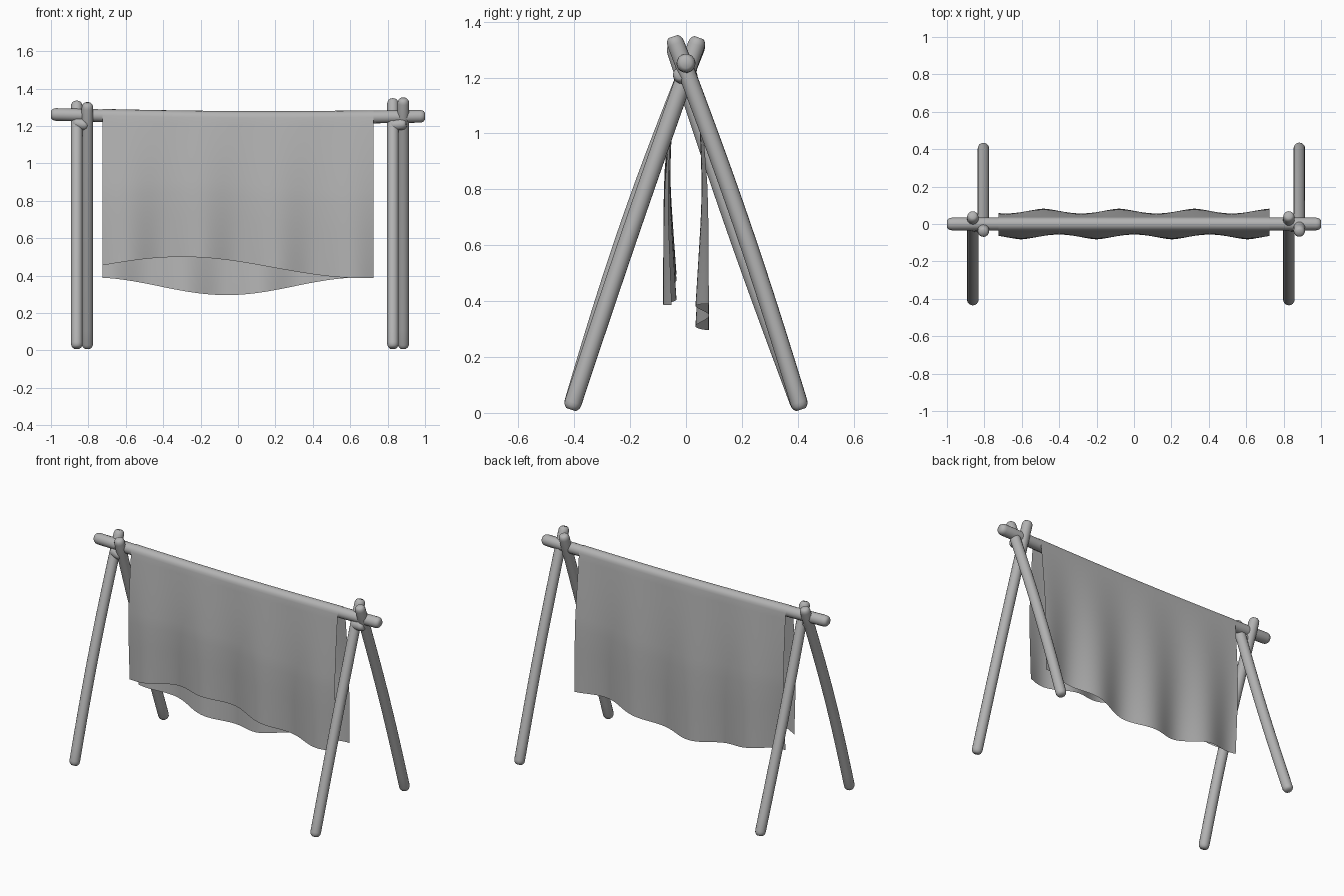
import bpy, math
from mathutils import Vector

if "Cube" in bpy.data.objects:
    bpy.data.objects.remove(bpy.data.objects["Cube"])

grey = bpy.data.materials.new("plain grey")
grey.diffuse_color = (0.45, 0.45, 0.45, 1)
grey.use_nodes = True
grey.node_tree.nodes["Principled BSDF"].inputs["Base Color"].default_value = grey.diffuse_color


def finish(name, verts, faces):
    """Make a smooth shaded object from generated geometry."""
    mesh = bpy.data.meshes.new(name)
    mesh.from_pydata(verts, [], faces)
    mesh.materials.append(grey)
    ob = bpy.data.objects.new(name, mesh)
    bpy.context.collection.objects.link(ob)
    bpy.ops.object.select_all(action='DESELECT')
    ob.select_set(True)
    bpy.context.view_layer.objects.active = ob
    bpy.ops.object.shade_smooth_by_angle(angle=math.radians(50))
    return ob


def pole(name, a, b, radius, bow=(0, 0, 0), sides=16, steps=16):
    """Round pole from a to b with rounded ends and a gentle bend."""
    a, b, bow = Vector(a), Vector(b), Vector(bow)
    axis = (b - a).normalized()
    length = (b - a).length
    u = axis.cross(Vector((0.3, 0.9, 0.1))).normalized()
    v = axis.cross(u)
    cap = [(0, 0.55), (0.006, 0.78), (0.015, 0.94), (0.027, 1)]
    rings = [(d / length, r) for d, r in cap]
    inner = rings[-1][0]
    rings += [(inner + (1 - 2 * inner) * i / steps, 1) for i in range(1, steps)]
    rings += [(1 - d / length, r) for d, r in reversed(cap)]
    verts, faces = [], []
    for t, r in rings:
        c = a.lerp(b, t) + bow * math.sin(math.pi * t)
        for k in range(sides):
            w = 2 * math.pi * k / sides
            verts.append(c + (u * math.cos(w) + v * math.sin(w)) * radius * r)
    for i in range(len(rings) - 1):
        for k in range(sides):
            n = (k + 1) % sides
            p = i * sides
            faces.append((p + k, p + n, p + sides + n, p + sides + k))
    faces.append(tuple(reversed(range(sides))))
    faces.append(tuple(range(len(verts) - sides, len(verts))))
    return finish(name, verts, faces)


# crossed legs: name, x, side of the foot, top height, outward bow
for name, x, side, top, bow in [
        ("left_front_leg", -0.862, -1, 1.33, 0.022),
        ("left_back_leg", -0.805, 1, 1.322, -0.01),
        ("right_front_leg", 0.828, -1, 1.343, 0.005),
        ("right_back_leg", 0.884, 1, 1.347, 0.015)]:
    pole(name, (x, side * 0.412, 0.012), (x, -side * 0.046, top), 0.031,
         (0, side * bow, 0))

# sagging ridge pole
BEAM_SAG = 0.013


def beam_z(x):
    return 1.257 - 0.005 * x - BEAM_SAG * math.cos(math.pi * x / 2)


pole("ridge_pole", (-1, 0, 1.262), (1, 0, 1.252), 0.034, (0, 0, -BEAM_SAG))

# short pegs under the ridge where the legs cross
pole("left_peg", (-0.88, -0.005, 1.218), (-0.80, -0.022, 1.204), 0.03, steps=4)
pole("right_peg", (0.812, -0.005, 1.202), (0.90, -0.022, 1.212), 0.03, steps=4)


# hanging cloth, draped over the ridge
def front_hem(x):
    return 0.443 + 0.057 * math.cos(math.pi * (x + 0.3) / 0.98)


def back_hem(x):
    return 0.343 - 0.047 * math.cos(math.pi * (x + 0.06) / 0.72)


def flap_point(x, side, t):
    """t runs from 0 at the ridge to 1 at the hem."""
    hem = front_hem(x) if side < 0 else back_hem(x)
    z0 = beam_z(x)
    phase = 0.20 if side < 0 else 0.08
    wave = math.cos(2 * math.pi * (x + phase) / 0.403)
    out = 0.036 + 0.034 * math.sin(math.pi * min(t * 1.4, 1) / 2)
    out -= 0.012 * max(0, t - 0.5) * 2
    return (x, side * (out + (0.004 + 0.02 * t) * t ** 0.5 * wave),
            z0 + (hem - z0) * t)


COLS, ROWS, ARC = 72, 22, 8
verts, faces = [], []
for i in range(COLS + 1):
    x = -0.725 + 1.45 * i / COLS
    verts += [flap_point(x, -1, 1 - j / ROWS) for j in range(ROWS + 1)]
    for j in range(1, ARC):
        w = math.pi * (1 - j / ARC)
        verts.append((x, 0.036 * math.cos(w), beam_z(x) + 0.036 * math.sin(w)))
    verts += [flap_point(x, 1, j / ROWS) for j in range(ROWS + 1)]
n = 2 * (ROWS + 1) + ARC - 1
for i in range(COLS):
    for j in range(n - 1):
        p = i * n + j
        faces.append((p, p + n, p + n + 1, p + 1))
finish("hanging_cloth", verts, faces)
